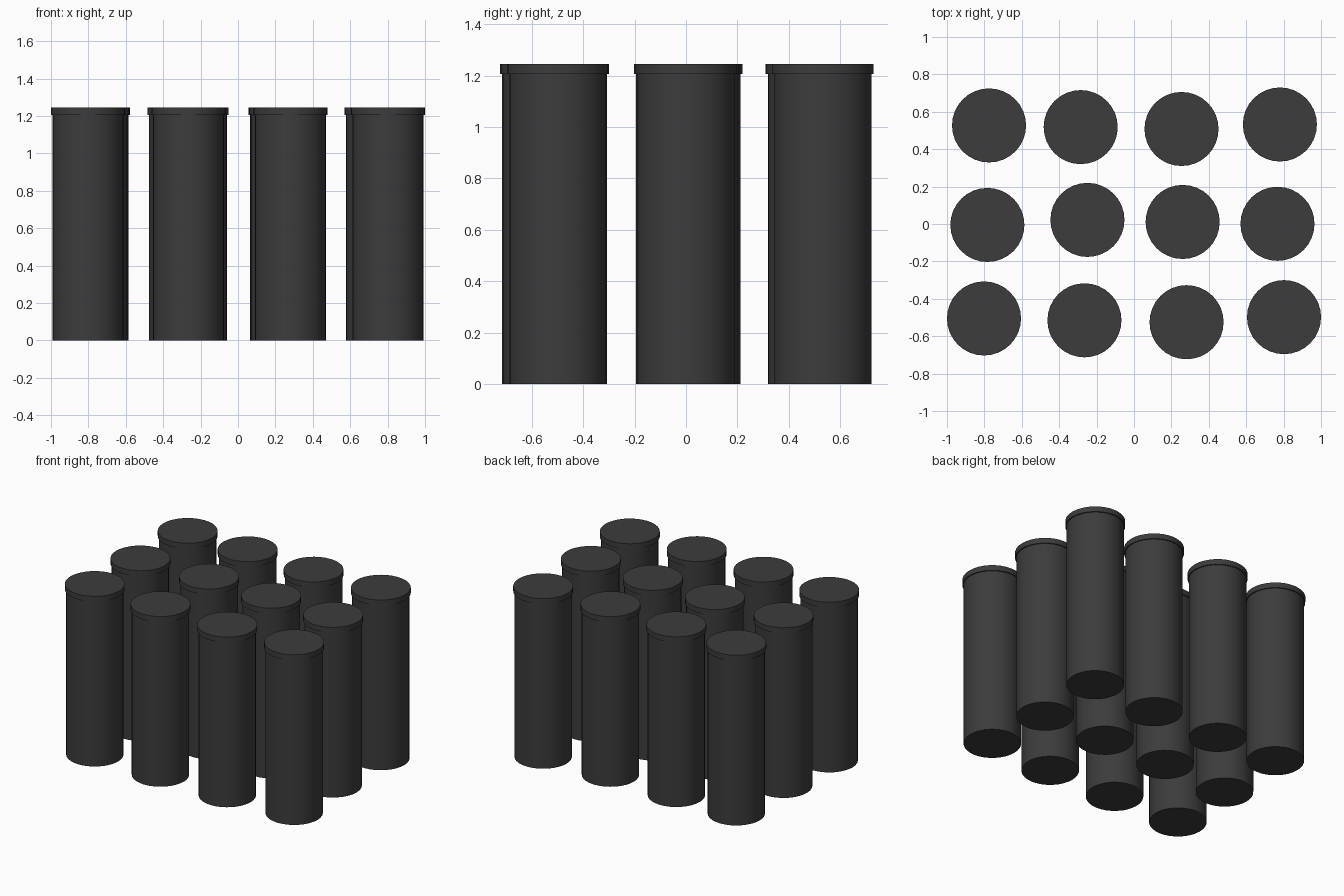
import bpy
import math

cube = bpy.data.objects.get("Cube")
if cube:
    bpy.data.objects.remove(cube, do_unlink=True)

SIDES = 32
HEIGHT, RIM_Z = 1.245, 1.206
BODY_R, RIM_R = 0.19, 0.198

charcoal = bpy.data.materials.new("charcoal")
charcoal.use_nodes = True
colour = (0.045, 0.045, 0.045, 1)
charcoal.diffuse_color = colour
charcoal.node_tree.nodes["Principled BSDF"].inputs["Base Color"].default_value = colour


def cylinder(name, x, y, radius, bottom, top):
    bpy.ops.mesh.primitive_cylinder_add(
        vertices=SIDES, radius=radius, depth=top - bottom,
        location=(x, y, (bottom + top) / 2))
    obj = bpy.context.object
    obj.name = name
    obj.data.materials.append(charcoal)
    bpy.ops.object.shade_smooth_by_angle(angle=math.radians(30))
    return obj


# Slightly uneven grid of posts, listed by row
rows = {
    "front": [(-0.802, -0.505), (-0.265, -0.515), (0.281, -0.525), (0.802, -0.498)],
    "middle": [(-0.784, -0.005), (-0.249, 0.022), (0.260, 0.011), (0.767, 0.001)],
    "back": [(-0.775, 0.527), (-0.285, 0.518), (0.254, 0.508), (0.780, 0.532)],
}

# Each post is a plain shaft with a slightly wider flat lid
for row, spots in rows.items():
    for number, (x, y) in enumerate(spots, 1):
        cylinder(f"{row}_post_{number}", x, y, BODY_R, 0, RIM_Z)
        cylinder(f"{row}_lid_{number}", x, y, RIM_R, RIM_Z, HEIGHT)
